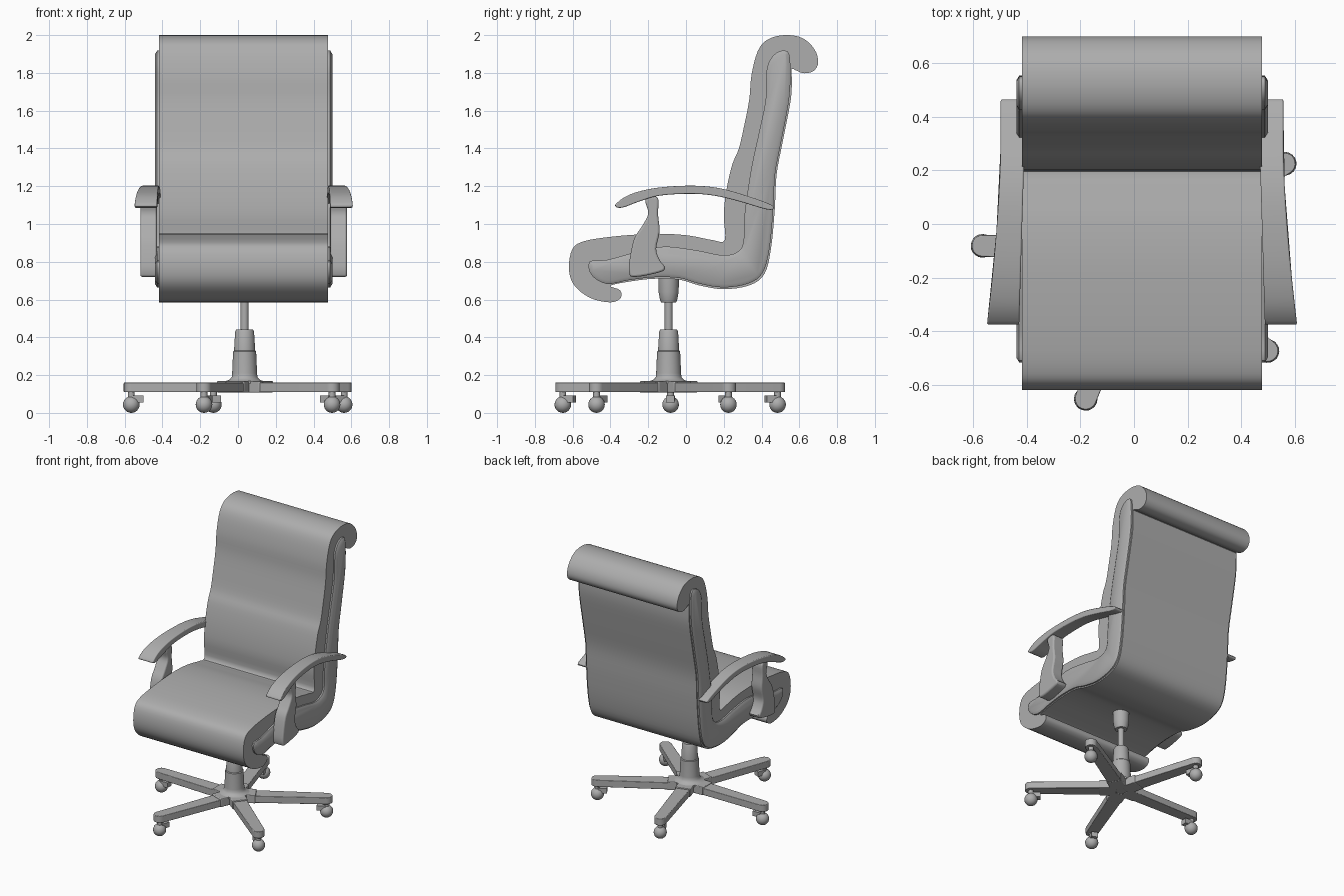
import bpy, bmesh, math
from mathutils import Vector, Matrix

if "Cube" in bpy.data.objects:
    bpy.data.objects.remove(bpy.data.objects["Cube"])

CX, CY = 0.03, -0.092   # mirror plane of the chair, y of the column

# dark grey used on every part
grey = bpy.data.materials.new("dark_grey")
grey.diffuse_color = (.42, .42, .42, 1)
grey.use_nodes = True
grey.node_tree.nodes["Principled BSDF"].inputs["Base Color"].default_value = grey.diffuse_color


def finish(name, bm, bevel=0.0, angle=40):
    bmesh.ops.recalc_face_normals(bm, faces=bm.faces[:])
    me = bpy.data.meshes.new(name)
    bm.to_mesh(me)
    bm.free()
    me.materials.append(grey)
    ob = bpy.data.objects.new(name, me)
    bpy.context.collection.objects.link(ob)
    if bevel:
        m = ob.modifiers.new("bevel", 'BEVEL')
        m.width, m.segments, m.limit_method, m.angle_limit = bevel, 3, 'ANGLE', math.radians(50)
    bpy.ops.object.select_all(action='DESELECT')
    ob.select_set(True)
    bpy.context.view_layer.objects.active = ob
    bpy.ops.object.shade_smooth_by_angle(angle=math.radians(angle))
    return ob


def smooth_loop(pts, n=4):
    """Closed Catmull-Rom curve through the points."""
    out, k = [], len(pts)
    for i in range(k):
        a, b, c, d = (Vector(pts[(i + j) % k]) for j in (-1, 0, 1, 2))
        for s in range(n):
            t = s / n
            out.append(0.5 * (2 * b + (c - a) * t + (2 * a - 5 * b + 4 * c - d) * t * t
                              + (3 * b - a - 3 * c + d) * t ** 3))
    return out


def prism(name, pts, xa, xb, bevel=0.0, raised=None):
    """Side-view (y, z) profile spanned between x = xa(y) and x = xb(y)."""
    bm = bmesh.new()
    loop = smooth_loop(pts)
    A = [bm.verts.new((xa(p.x), p.x, p.y)) for p in loop]
    B = [bm.verts.new((xb(p.x), p.x, p.y)) for p in loop]
    n = len(loop)
    for i in range(n):
        j = (i + 1) % n
        bm.faces.new((A[i], A[j], B[j], B[i]))
    bm.faces.new(A)
    cap = bm.faces.new(B)
    bmesh.ops.recalc_face_normals(bm, faces=bm.faces[:])
    if raised:
        bmesh.ops.inset_region(bm, faces=[cap], thickness=raised[0], depth=raised[1])
    return finish(name, bm, bevel)


def lathe(name, prof, x, y, seg=32):
    bm = bmesh.new()
    rings = [[bm.verts.new((x + r * math.cos(2 * math.pi * i / seg),
                            y + r * math.sin(2 * math.pi * i / seg), z))
              for i in range(seg)] for r, z in prof]
    for a, b in zip(rings, rings[1:]):
        for i in range(seg):
            j = (i + 1) % seg
            bm.faces.new((a[i], a[j], b[j], b[i]))
    bm.faces.new(rings[0])
    bm.faces.new(rings[-1])
    return finish(name, bm, angle=35)


# seat and back: one padded sheet with rolled front lip and headrest
shell = [(-.35, .65), (-.345, .61), (-.40, .585), (-.51, .61), (-.595, .68), (-.62, .77),
         (-.60, .87), (-.535, .91), (-.40, .932), (-.245, .945), (-.11, .948), (.02, .938),
         (.14, .915), (.205, .915), (.20, 1.05), (.215, 1.185), (.245, 1.315), (.28, 1.40),
         (.31, 1.53), (.335, 1.66), (.347, 1.79), (.38, 1.915), (.43, 1.975), (.52, 2.0),
         (.615, 1.985), (.68, 1.925), (.70, 1.855), (.675, 1.81), (.625, 1.798),
         (.585, 1.812), (.56, 1.82), (.56, 1.77), (.555, 1.66), (.515, 1.45), (.48, 1.265),
         (.47, 1.08), (.45, .87), (.415, .735), (.335, .675), (.20, .655), (.07, .675),
         (-.035, .705), (-.17, .71), (-.30, .695), (-.40, .673)]
prism("seat_and_back", shell, lambda y: CX - .447, lambda y: CX + .447)

# padded side bands following the seat and back
band = [(-.51, .80), (-.42, .81), (-.325, .835), (-.2, .868), (-.09, .88), (.07, .858),
        (.19, .835), (.265, .848), (.303, .90), (.31, 1.05), (.345, 1.29), (.39, 1.5),
        (.422, 1.66), (.428, 1.82), (.465, 1.895), (.52, 1.918), (.55, 1.88), (.548, 1.68),
        (.507, 1.45), (.472, 1.265), (.462, 1.08), (.442, .87), (.406, .742), (.33, .685),
        (.2, .664), (.07, .684), (-.035, .714), (-.17, .718), (-.3, .703), (-.42, .683),
        (-.50, .73)]

# armrest and its upright, in side view
arm = [(-.372, 1.105), (-.30, 1.155), (-.165, 1.19), (.02, 1.203), (.175, 1.19), (.335, 1.145),
       (.45, 1.102), (.46, 1.078), (.415, 1.08), (.28, 1.12), (.15, 1.15), (.02, 1.16),
       (-.14, 1.15), (-.245, 1.12), (-.325, 1.09), (-.362, 1.087)]
upright = [(-.215, 1.13), (-.15, 1.14), (-.148, 1.05), (-.14, .96), (-.158, .87), (-.14, .81),
           (-.11, .76), (-.19, .732), (-.28, .72), (-.30, .74), (-.30, .80), (-.275, .92),
           (-.235, .985), (-.20, 1.055)]


def arm_out(y):
    return .527 + .05 * max(0, (.3 - y) / .665) ** 1.6


for s, side in ((-1, "left"), (1, "right")):
    prism(side + "_side_band", band, lambda y: CX + s * .43, lambda y: CX + s * .458,
          raised=(.018, .011))
    prism(side + "_armrest", arm, lambda y: CX + s * (.447 - .03 * y),
          lambda y: CX + s * arm_out(y), bevel=.008)
    prism(side + "_arm_upright", upright, lambda y: CX + s * .46, lambda y: CX + s * .547,
          bevel=.018)

# column: socket, gas rod, stepped sleeve with flared foot
PX = .035
lathe("seat_socket", [(.04, .585), (.046, .60), (.053, .64), (.055, .72)], PX, CY)
lathe("gas_rod", [(.021, .42), (.021, .60)], PX, CY)
lathe("column_sleeve", [(.10, .155), (.10, .168), (.08, .176), (.068, .19), (.066, .21),
                        (.061, .325), (.056, .33), (.05, .43), (.044, .442)], PX, CY)
lathe("base_hub", [(.085, .11), (.085, .165)], PX, CY, 10)


def leg_prism(name, outline, z0, z1, rot, bevel):
    bm = bmesh.new()
    f = bm.faces.new([bm.verts.new((x, y, z0)) for x, y in outline])
    top = bmesh.ops.extrude_face_region(bm, geom=[f])["geom"]
    bmesh.ops.translate(bm, vec=(0, 0, z1 - z0),
                        verts=[v for v in top if isinstance(v, bmesh.types.BMVert)])
    bm.transform(rot)
    finish(name, bm, bevel)


# five star legs with ball casters
for k, ang in enumerate((31, 106, 179, 249, 320.5), 1):
    rot = Matrix.Translation((PX, CY, 0)) @ Matrix.Rotation(math.radians(ang), 4, 'Z')

    # leg with rounded tip, and the raised root plate at the hub
    R = .615 if k == 1 else .60
    outline = [(.03, .05)]
    outline += [(R + .04 * math.sin(a), .04 * math.cos(a))
                for a in (math.pi * i / 10 for i in range(11))]
    outline += [(.03, -.05)]
    leg_prism(f"base_leg_{k}", outline, .11, .16, rot, .004)
    leg_prism(f"leg_root_{k}", [(.03, .055), (.145, .053), (.145, -.053), (.03, -.055)],
              .108, .168, rot, .005)

    # caster: ball, stem and inner bracket
    bm = bmesh.new()
    bmesh.ops.create_uvsphere(bm, u_segments=20, v_segments=12, radius=.044,
                              matrix=Matrix.Translation((R, 0, .044)))
    bmesh.ops.create_cone(bm, cap_ends=True, segments=16, radius1=.018, radius2=.018, depth=.05,
                          matrix=Matrix.Translation((R, 0, .095)))
    bmesh.ops.create_cube(bm, size=1, matrix=Matrix.Translation((R - .035, 0, .073))
                          @ Matrix.Diagonal((.06, .045, .036, 1)))
    bm.transform(rot)
    finish(f"caster_{k}", bm)
